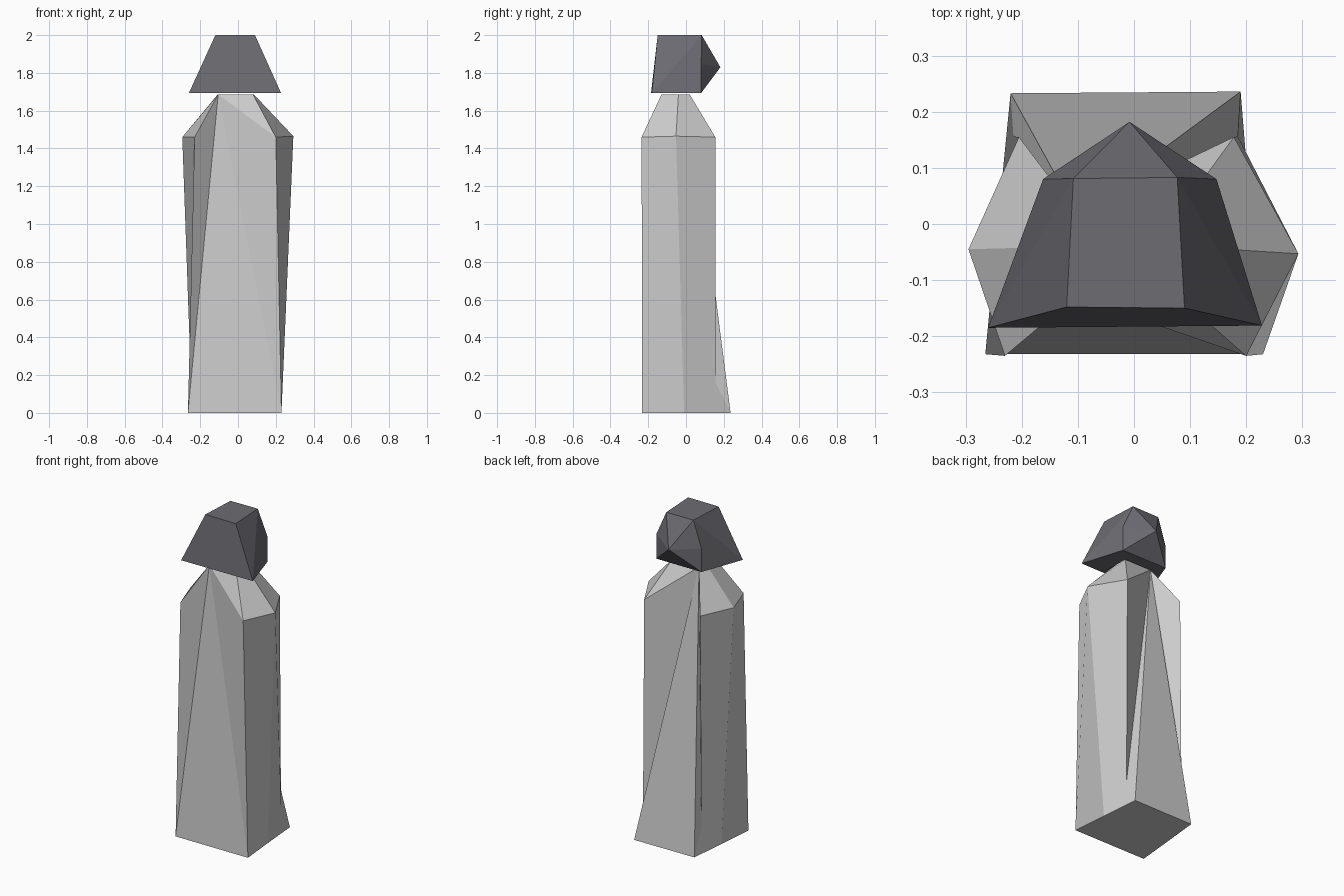
import bpy
import bmesh

if "Cube" in bpy.data.objects:
    bpy.data.objects.remove(bpy.data.objects["Cube"])


def finish(name, bm, color=None):
    """Turn a bmesh into a flat-shaded object."""
    bmesh.ops.recalc_face_normals(bm, faces=bm.faces[:])
    mesh = bpy.data.meshes.new(name)
    bm.to_mesh(mesh)
    bm.free()
    obj = bpy.data.objects.new(name, mesh)
    bpy.context.collection.objects.link(obj)
    if color:
        mat = bpy.data.materials.new(name + "_material")
        mat.diffuse_color = color
        mat.use_nodes = True
        mat.node_tree.nodes["Principled BSDF"].inputs["Base Color"].default_value = mat.diffuse_color
        mesh.materials.append(mat)
    return obj


# Robe: six-sided sections, ordered front left, front right, right,
# back right, back left, left
bm = bmesh.new()
sections = [
    [(-.265, -.232, 0), (.23, -.232, 0), (.21, -.01, 0),
     (.19, .236, 0), (-.22, .233, 0), (-.243, 0, 0)],
    [(-.23, -.235, 1.46), (.2, -.235, 1.46), (.293, -.053, 1.465),
     (.178, .155, 1.46), (-.205, .155, 1.46), (-.295, -.045, 1.46)],
    [(-.105, -.13, 1.685), (.08, -.13, 1.685), (.085, -.04, 1.685),
     (.08, .02, 1.685), (-.103, .02, 1.685), (-.108, -.04, 1.685)],
]
base, shoulder, neck = [[bm.verts.new(p) for p in s] for s in sections]
# where the back edges kick out into the hem
hem_r = bm.verts.new((.185, .156, .16))
hem_l = bm.verts.new((-.215, .156, .16))

bm.faces.new(base[::-1])
bm.faces.new(neck)
# front and back panels: each one piece up to the neck, sinking between shoulders
panels = [
    ((base[1], shoulder[1], neck[0]), (shoulder[1], neck[1], neck[0]),
     (base[0], base[1], neck[0]), (base[0], neck[0], shoulder[0])),
    ((shoulder[3], neck[4], neck[3]), (hem_r, neck[4], shoulder[3]),
     (base[3], neck[4], hem_r), (base[3], base[4], neck[4]),
     (base[4], hem_l, neck[4]), (hem_l, shoulder[4], neck[4])),
]
for panel in panels:
    for tri in panel:
        bm.faces.new(tri)
# side panels and sloped shoulders
bm.faces.new((base[1], base[2], shoulder[2], shoulder[1]))
bm.faces.new((base[2], base[3], hem_r, shoulder[3], shoulder[2]))
bm.faces.new((base[5], base[0], shoulder[0], shoulder[5]))
bm.faces.new((base[4], base[5], shoulder[5], shoulder[4], hem_l))
for i, j in ((1, 2), (2, 3), (4, 5), (5, 0)):
    bm.faces.new((shoulder[i], shoulder[j], neck[j], neck[i]))
finish("robe", bm)

# Hood: wide front panel, narrower six-sided back drawn out to a point
bm = bmesh.new()
front = [bm.verts.new(p) for p in
         [(-.26, -.185, 1.693), (.228, -.181, 1.693), (.09, -.15, 2), (-.12, -.148, 2)]]
back = [bm.verts.new(p) for p in
        [(-.162, .08, 1.693), (.147, .08, 1.693), (.147, .08, 1.845),
         (.077, .083, 2), (-.108, .081, 2), (-.162, .08, 1.835)]]
tip = bm.verts.new((-.008, .182, 1.83))
bm.faces.new(front)
bm.faces.new((front[0], back[0], back[1], front[1]))
bm.faces.new((front[3], front[2], back[3], back[4]))
# side panels
for f_low, f_top, b_low, b_mid, b_top in ((1, 2, 1, 2, 3), (0, 3, 0, 5, 4)):
    bm.faces.new((front[f_low], back[b_low], back[b_mid], back[b_top]))
    bm.faces.new((front[f_low], back[b_top], front[f_top]))
# pointed back
for i in range(6):
    bm.faces.new((back[i], back[(i + 1) % 6], tip))
finish("hood", bm, (.15, .15, .17, 1))
